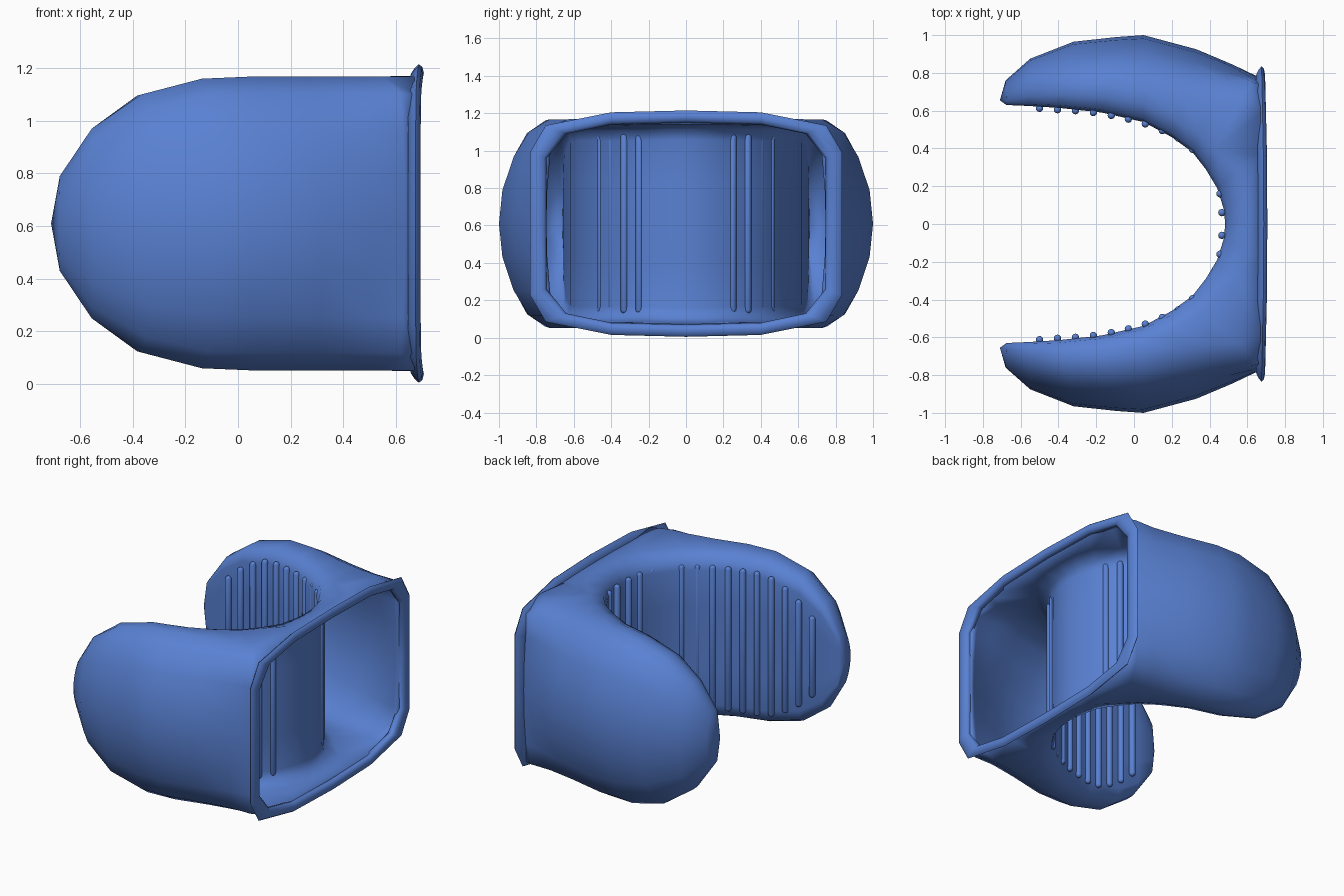
import bpy, bmesh, math
from mathutils import Vector

if "Cube" in bpy.data.objects:
    bpy.data.objects.remove(bpy.data.objects["Cube"])

ZC = 0.61  # mid height of the whole model


def finish(bm, name, angle):
    me = bpy.data.meshes.new(name)
    bm.to_mesh(me)
    bm.free()
    ob = bpy.data.objects.new(name, me)
    bpy.context.collection.objects.link(ob)
    mat = bpy.data.materials.get("blue") or bpy.data.materials.new("blue")
    mat.diffuse_color = (0.10, 0.22, 0.65, 1)
    mat.use_nodes = True
    mat.node_tree.nodes["Principled BSDF"].inputs["Base Color"].default_value = mat.diffuse_color
    me.materials.append(mat)
    bpy.ops.object.select_all(action='DESELECT')
    ob.select_set(True)
    bpy.context.view_layer.objects.active = ob
    bpy.ops.object.shade_smooth_by_angle(angle=math.radians(angle))
    return ob


def loft(bm, rings, closed=False):
    vs = [[bm.verts.new(p) for p in r] for r in rings]
    n = len(vs[0])
    for k in range(len(vs) if closed else len(vs) - 1):
        a, b = vs[k], vs[(k + 1) % len(vs)]
        for i in range(n):
            j = (i + 1) % n
            bm.faces.new((a[i], a[j], b[j], b[i]))


# Body: sections swept along the C, as (inner x, y, outer x, y, half height, squareness)
stations = [
    (-.71, .655, -.71, .655, 0, 0),
    (-.675, .63, -.68, .76, .18, 0),
    (-.56, .625, -.55, .875, .36, 0),
    (-.40, .615, -.32, .965, .49, 0),
    (-.17, .59, -.09, .99, .55, 0),
    (.05, .54, .05, 1.0, .558, 0),
    (.20, .46, .33, .925, .558, .15),
    (.31, .38, .52, .845, .558, .45),
    (.38, .29, .635, .79, .558, .8),
    (.44, .19, 1.0, .62, .56, 1),
    (.475, .08, 1.0, .35, .565, 1),
    (.483, 0, 1.0, 0, .565, 1),
]
# Half section: distance from inner to outer wall (round, square) and height
profile = [(1, 1, 0), (.96, 1, .32), (.83, 1, .64), (.65, 1, .88), (.41, .75, 1),
           (.2, .2, .99), (.04, .04, .93), (0, 0, .8), (0, 0, .4)]
full = profile + [(0, 0, 0)] + [(a, b, -g) for a, b, g in reversed(profile[1:])]


def section(st, side):
    ix, iy, ox, oy, h, w = st
    pts = []
    for fr, fs, g in full:
        f = fr + (fs - fr) * w
        pts.append((ix + (ox - ix) * f, side * (iy + (oy - iy) * f), ZC + h * g))
    return pts


bm = bmesh.new()
loft(bm, [section(s, 1) for s in stations] + [section(s, -1) for s in stations[-2::-1]])
bmesh.ops.remove_doubles(bm, verts=bm.verts, dist=0.0005)
bmesh.ops.recalc_face_normals(bm, faces=bm.faces)
# Cut the open mouth
bmesh.ops.bisect_plane(bm, geom=bm.verts[:] + bm.edges[:] + bm.faces[:],
                       plane_co=(.67, 0, 0), plane_no=(1, 0, 0), clear_outer=True)
body = finish(bm, "hollow_body", 60)
sol = body.modifiers.new("wall", 'SOLIDIFY')
sol.thickness = 0.03
sol.offset = -1

# Rim around the mouth: bead between an inner and an outer outline
outer_q = [(.835, 0), (.835, .38), (.75, .525), (.4, .595), (0, .605)]
inner_q = [(.745, 0), (.745, .35), (.64, .48), (.4, .53), (0, .54)]


def whole(q):
    half = q + [(-y, z) for y, z in reversed(q[:-1])]
    return half + [(y, -z) for y, z in reversed(half[1:-1])]


bead = [(.645, .45), (.66, .8), (.675, 1), (.688, .85), (.694, .5), (.69, .15),
        (.67, 0), (.645, .1)]
rings = []
for (oy, oz), (iy, iz) in zip(whole(outer_q), whole(inner_q)):
    bow = 0.012 * (1 - (oy / .835) ** 2)
    rings.append([(x + bow, iy + (oy - iy) * k, ZC + iz + (oz - iz) * k) for x, k in bead])
bm = bmesh.new()
loft(bm, rings, closed=True)
bmesh.ops.recalc_face_normals(bm, faces=bm.faces)
finish(bm, "mouth_rim", 70)

# Grip ribs: round-ended vertical rods along the inner wall (x, y, half length)
ribs = [(.465, .06, .48), (.455, .16, .48), (.43, .25, .48), (.385, .33, .48),
        (.31, .395, .48), (.235, .455, .48), (.15, .495, .48), (.06, .53, .48),
        (-.03, .555, .48), (-.12, .575, .48), (-.215, .59, .465), (-.31, .60, .42),
        (-.405, .605, .355), (-.5, .612, .27)]
R = 0.02
bm = bmesh.new()
for x, y, half in ribs:
    for side in (1, -1):
        made = bmesh.ops.create_uvsphere(bm, u_segments=12, v_segments=7, radius=R)
        for v in made["verts"]:
            stretch = math.copysign(half - R, v.co.z)
            v.co += Vector((x, side * y, ZC + stretch))
finish(bm, "grip_ribs", 60)
